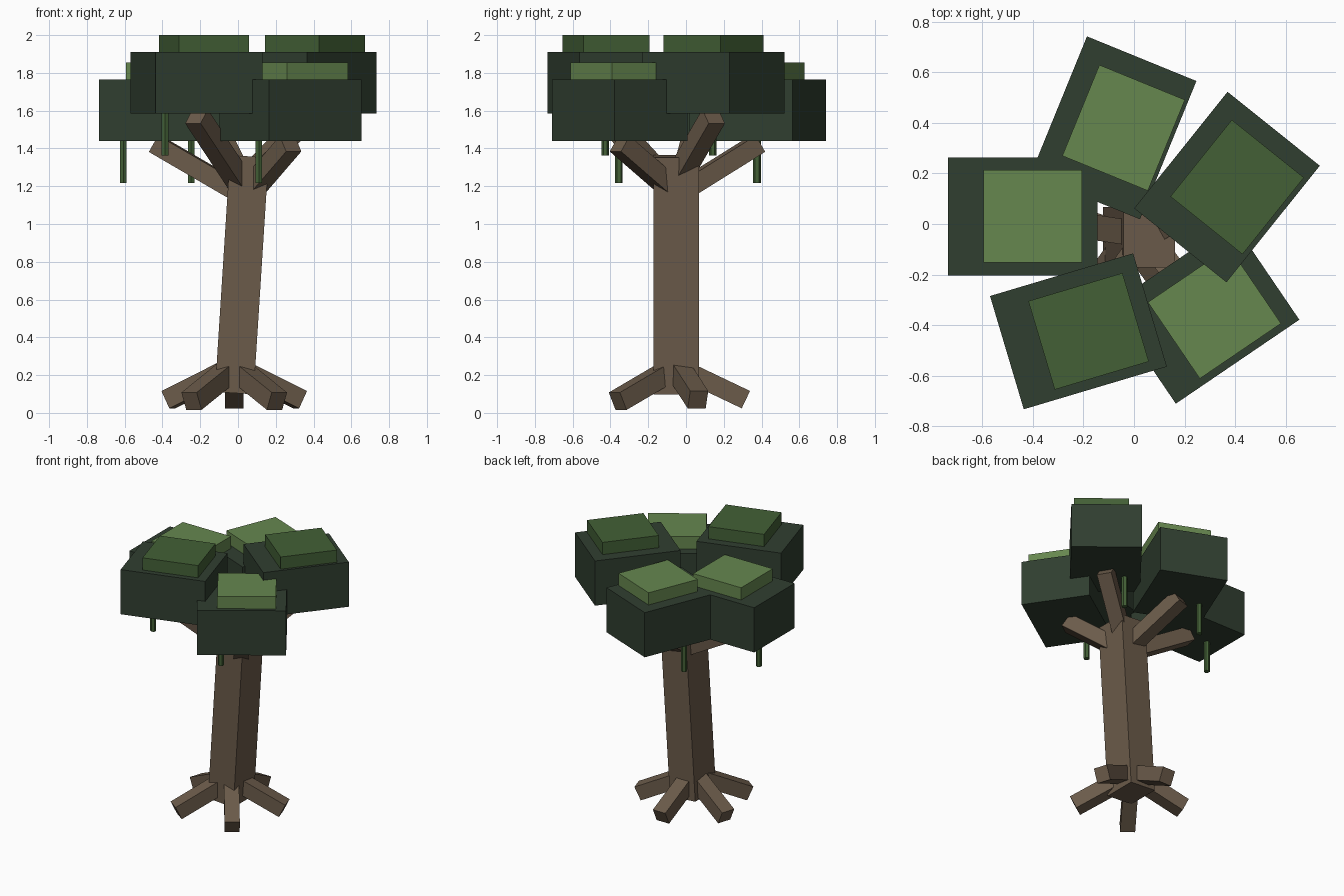
import bpy
import math
from mathutils import Vector, Matrix

cube = bpy.data.objects.get("Cube")
if cube:
    bpy.data.objects.remove(cube, do_unlink=True)


def material(name, rgb):
    """Flat material from an sRGB colour given in 0-255."""
    lin = [((c / 255 + 0.055) / 1.055) ** 2.4 for c in rgb] + [1.0]
    m = bpy.data.materials.new(name)
    m.use_nodes = True
    m.diffuse_color = lin
    m.node_tree.nodes["Principled BSDF"].inputs["Base Color"].default_value = lin
    return m


BARK = material("brown bark", (107, 91, 74))
DARK = material("dark foliage", (48, 62, 48))
MID = material("mid green", (67, 96, 54))
LIGHT = material("light green", (102, 135, 79))


def finish(name, mat, matrix):
    obj = bpy.context.object
    obj.name = obj.data.name = name
    obj.data.transform(matrix)
    obj.data.materials.append(mat)
    return obj


def block(name, mat, centre, size, angle=0.0):
    """Box turned about the vertical axis."""
    bpy.ops.mesh.primitive_cube_add(size=1)
    return finish(name, mat, Matrix.Translation(centre)
                  @ Matrix.Rotation(math.radians(angle), 4, 'Z')
                  @ Matrix.Diagonal((*size, 1)))


def beam(name, start, end, width, depth, track='Y', up='Z'):
    """Square timber running from start to end."""
    start, end = Vector(start), Vector(end)
    d = end - start
    size = (width, d.length, depth) if track == 'Y' else (width, depth, d.length)
    bpy.ops.mesh.primitive_cube_add(size=1)
    return finish(name, BARK, Matrix.Translation((start + end) / 2)
                  @ d.to_track_quat(track, up).to_matrix().to_4x4()
                  @ Matrix.Diagonal((*size, 1)))


# Leaning trunk
beam("trunk", (-0.02, -0.052, 0.105), (0.06, -0.052, 1.358), 0.24, 0.205, 'Z', 'Y')

# Five splayed roots
for i, (label, reach, drop) in enumerate([
        ("left", 0.367, 0.07), ("back", 0.367, 0.07), ("right", 0.367, 0.07),
        ("front_right", 0.385, 0.062), ("front_left", 0.385, 0.062)]):
    a = math.radians(18 + 72 * i)
    beam("root_" + label, (-0.02, -0.05, 0.245),
         (-0.02 + reach * math.cos(a), -0.05 + reach * math.sin(a), drop), 0.1, 0.102)

# Leaf clusters: label, x, y, underside height, turn, crown colour, branch start height
CLUSTERS = [
    ("right", -0.44, 0.03, 1.44, 0, LIGHT, 1.14),
    ("back", -0.081, 0.38, 1.44, 67.8, LIGHT, 1.16),
    ("front_left", 0.278, -0.351, 1.44, 34.2, LIGHT, 1.16),
    ("left", 0.3675, 0.146, 1.585, 51.3, MID, 1.24),
    ("front_right", -0.2195, -0.424, 1.585, 16.6, MID, 1.16),
]
for label, x, y, z, turn, crown, z0 in CLUSTERS:
    block("foliage_" + label, DARK, (x, y, z + 0.163), (0.59, 0.467, 0.326), turn)
    block("crown_" + label, crown, (x + 0.04, y, z + 0.36), (0.388, 0.365, 0.11), turn)
    # Branch reaching the underside of the cluster
    beam("branch_" + label, (0.05, -0.045, z0), (x, y, z - 0.015), 0.1, 0.1)
    # Hanging vine
    bpy.ops.mesh.primitive_cylinder_add(vertices=6, radius=0.02, depth=0.25)
    finish("vine_" + label, MID, Matrix.Translation((x - 0.167, y - 0.004, z - 0.098)))
